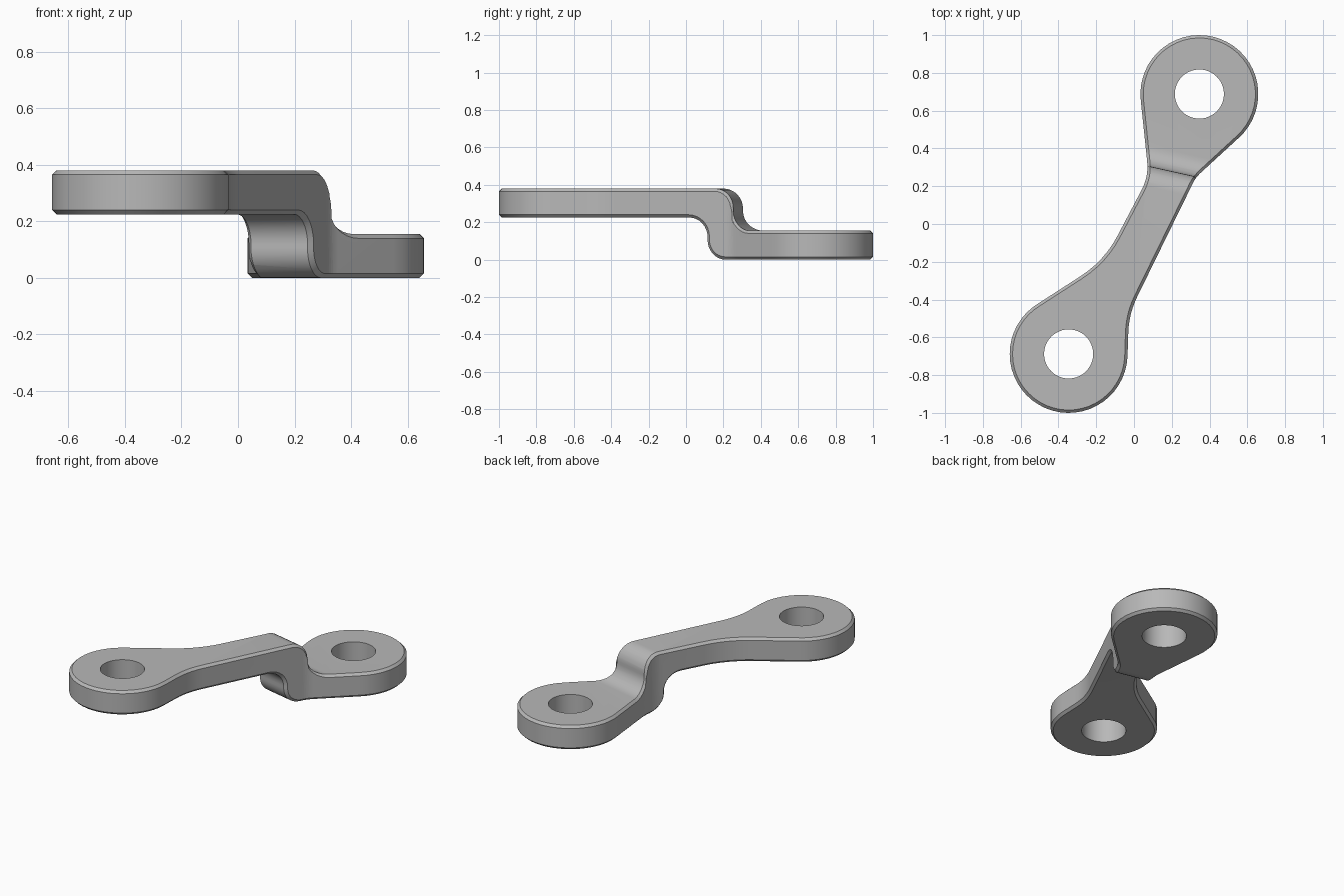
import bpy, bmesh
from math import radians, cos, sin, pi, atan2
from mathutils import Vector, Matrix

if "Cube" in bpy.data.objects:
    bpy.data.objects.remove(bpy.data.objects["Cube"], do_unlink=True)

EYE = Vector((0.346, 0.688))       # centre of the rear eye; the front one is opposite
EYE_R, HOLE_R = 0.312, 0.13
STEP_ANGLE = atan2(0.976, 0.217)   # direction in which the bar steps down

metal = bpy.data.materials.new("grey metal")
metal.use_nodes = True
grey = (0.48, 0.48, 0.48, 1)
metal.diffuse_color = grey
metal.node_tree.nodes["Principled BSDF"].inputs["Base Color"].default_value = grey


def arc(centre, r, a0, a1, n):
    """Points on an arc, angles in degrees."""
    return [Vector((centre[0] + r * cos(radians(a0 + (a1 - a0) * i / n)),
                    centre[1] + r * sin(radians(a0 + (a1 - a0) * i / n)))) for i in range(n + 1)]


def rounded(before, corner, after, size, n=6):
    """Soft corner between two straight edges."""
    c = Vector(corner)
    p = c + (Vector(before) - c).normalized() * size
    q = c + (Vector(after) - c).normalized() * size
    return [p * (1 - t) ** 2 + c * 2 * t * (1 - t) + q * t * t for t in [i / n for i in range(n + 1)]]


def prism(name, points, depth, matrix):
    """Extrude a closed profile along its local z, then place it."""
    bm = bmesh.new()
    face = bm.faces.new([bm.verts.new((p[0], p[1], -depth / 2)) for p in points])
    ext = bmesh.ops.extrude_face_region(bm, geom=[face])
    bmesh.ops.translate(bm, vec=(0, 0, depth),
                        verts=[v for v in ext["geom"] if isinstance(v, bmesh.types.BMVert)])
    bmesh.ops.recalc_face_normals(bm, faces=bm.faces)
    bm.transform(matrix)
    bmesh.ops.recalc_face_normals(bm, faces=bm.faces)
    mesh = bpy.data.meshes.new(name)
    bm.to_mesh(mesh)
    bm.free()
    mesh.materials.append(metal)
    obj = bpy.data.objects.new(name, mesh)
    bpy.context.collection.objects.link(obj)
    return obj


def apply(obj, mod):
    bpy.context.view_layer.objects.active = obj
    bpy.ops.object.modifier_apply(modifier=mod.name)


def boolean(obj, tool, operation):
    mod = obj.modifiers.new("cut", "BOOLEAN")
    mod.operation, mod.object, mod.solver = operation, tool, "EXACT"
    apply(obj, mod)
    bpy.data.objects.remove(tool, do_unlink=True)


# Plan outline: two round eyes joined by a straight bar
front_eye = arc(-EYE, EYE_R, 120.6, 358, 32)
rear_eye = arc(EYE, EYE_R, -48.5, 186.6, 32)
front_right, rear_right = (-0.027, -0.475), (0.327, 0.247)
rear_left, front_left = (0.078, 0.252), (-0.157, -0.195)
outline = (front_eye
           + rounded(front_eye[-1], front_right, rear_right, 0.1)
           + rounded(front_right, rear_right, rear_eye[0], 0.035)
           + rear_eye
           + rounded(rear_eye[-1], rear_left, front_left, 0.08)
           + rounded(rear_left, front_left, front_eye[0], 0.15))
link = prism("stepped_link", outline, 2, Matrix.Identity(4))

# Side profile: a thick sheet bent down in an S
R, TOP, LOW, T = 0.105, 0.38, 0.155, 0.155


def bend(u, high, low):
    return (arc((u - R, high - R), R, 90, 0, 8) + arc((u + R, low + R), R, 180, 270, 8))


profile = ([(-1.4, TOP)] + bend(0.316, TOP, LOW) + [(1.4, LOW), (1.4, 0)]
           + bend(0.166, TOP - T, 0)[::-1] + [(-1.4, TOP - T)])
place = Matrix.Rotation(STEP_ANGLE, 4, "Z") @ Matrix.Rotation(pi / 2, 4, "X")
boolean(link, prism("bent_sheet", profile, 3, place), "INTERSECT")

# Chamfer around the rim
bevel = link.modifiers.new("rim", "BEVEL")
bevel.width, bevel.segments = 0.015, 1
bevel.limit_method, bevel.angle_limit = "ANGLE", radians(40)
bevel.use_clamp_overlap = False
apply(link, bevel)

# Bolt holes
for side in (-1, 1):
    hole = prism("hole_cutter", arc(EYE * side, HOLE_R, 0, 352.5, 47), 2, Matrix.Identity(4))
    boolean(link, hole, "DIFFERENCE")

bpy.ops.object.select_all(action="DESELECT")
link.select_set(True)
bpy.context.view_layer.objects.active = link
bpy.ops.object.shade_smooth_by_angle(angle=radians(25))
